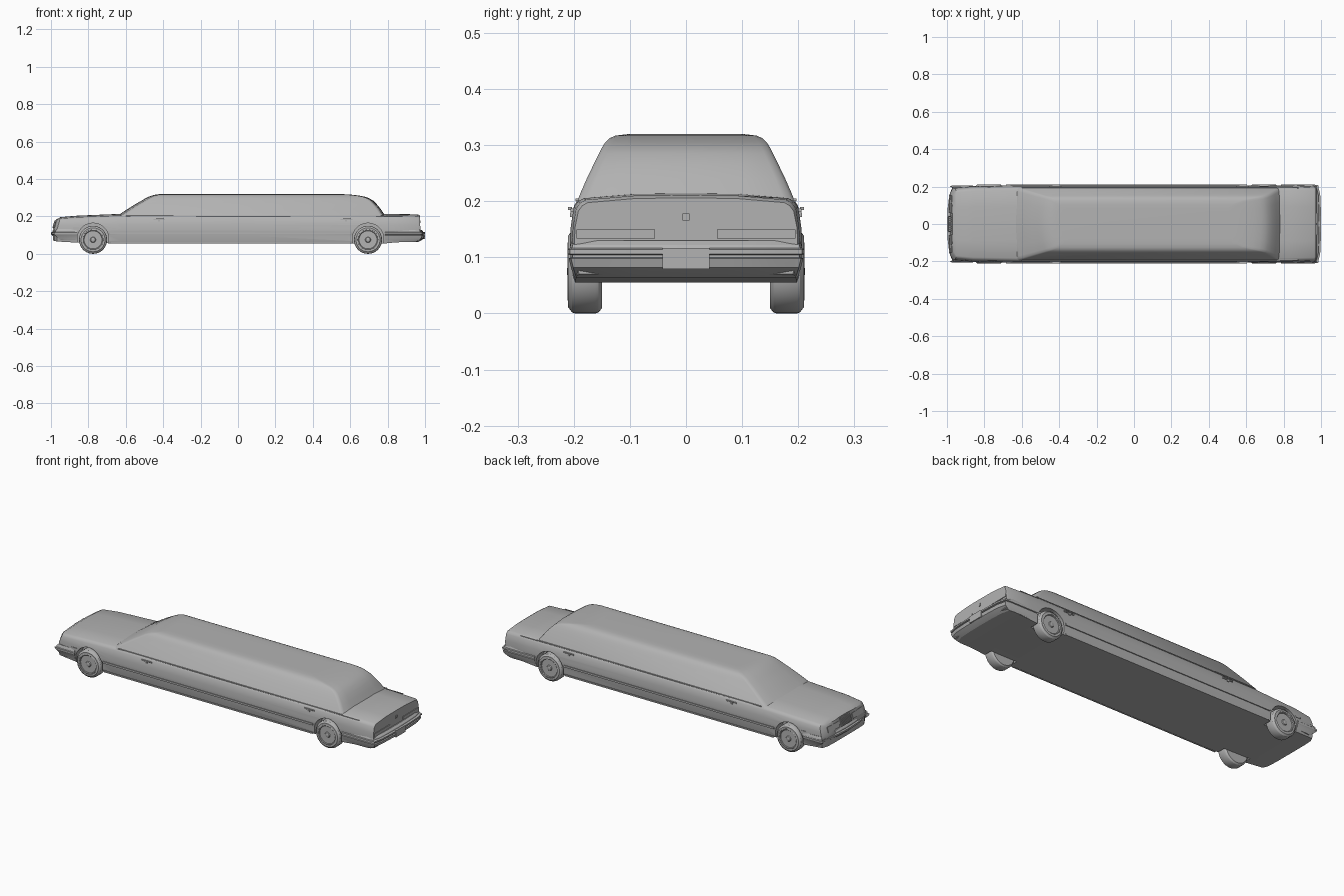
import bpy, bmesh, math
from mathutils import Matrix, Vector

if "Cube" in bpy.data.objects:
    bpy.data.objects.remove(bpy.data.objects["Cube"])

grey = bpy.data.materials.new("plain grey")
grey.diffuse_color = (0.45, 0.45, 0.45, 1)
grey.use_nodes = True
grey.node_tree.nodes["Principled BSDF"].inputs["Base Color"].default_value = grey.diffuse_color


def finish(name, bm, angle=30):
    bmesh.ops.recalc_face_normals(bm, faces=bm.faces)
    me = bpy.data.meshes.new(name)
    bm.to_mesh(me)
    bm.free()
    me.materials.append(grey)
    ob = bpy.data.objects.new(name, me)
    bpy.context.collection.objects.link(ob)
    smooth(ob, angle)
    return ob


def smooth(ob, angle=30):
    bpy.ops.object.select_all(action='DESELECT')
    ob.select_set(True)
    bpy.context.view_layer.objects.active = ob
    bpy.ops.object.shade_smooth_by_angle(angle=math.radians(angle))


def loft(name, rings, angle=30, caps=True):
    """Skin closed rings of equal length."""
    bm = bmesh.new()
    vs = [[bm.verts.new(p) for p in r] for r in rings]
    n = len(rings[0])
    for a, b in zip(vs, vs[1:]):
        for i in range(n):
            j = (i + 1) % n
            bm.faces.new((a[i], a[j], b[j], b[i]))
    if caps:
        bm.faces.new(vs[0])
        bm.faces.new(vs[-1])
    return finish(name, bm, angle)


def add_box(bm, c, s, rot=None):
    m = Matrix.Translation(c) @ (rot or Matrix()) @ Matrix.Diagonal((*s, 1))
    bmesh.ops.create_cube(bm, size=1, matrix=m)


def box(name, c, s, rot=None):
    bm = bmesh.new()
    add_box(bm, c, s, rot)
    return finish(name, bm)


# Lower body: cross-sections along the length
def section(x, w, zb, zs, zt):
    half = [(0, zb), (.5, zb), (.955, zb), (.975, zb + .012), (.985, .1), (1, .118), (1, .13),
            (.992, .155), (.965, zs - .01), (.93, zs), (.88, zs + .4 * (zt - zs)),
            (.45, zt - .001), (0, zt)]
    pts = half + [(-y, z) for y, z in half[-2:0:-1]]
    lean = .018 if x < -.94 else 0   # the nose leans forward towards the bumper
    return [(x - lean * min(1, max(0, (.19 - z) / .06)), y * w, z) for y, z in pts]


stations = [
    (-.970, .10, .072, .180, .186), (-.965, .165, .07, .179, .187),
    (-.950, .193, .066, .184, .196), (-.86, .202, .06, .191, .204),
    (-.62, .207, .055, .200, .214), (0, .207, .055, .202, .214),
    (.78, .207, .055, .200, .214), (.83, .207, .060, .200, .213),
    (.962, .203, .068, .197, .211), (.972, .199, .070, .192, .206)]
body = loft("lower_body", [section(*s) for s in stations])

# Wheel arches cut from the body
AXLES = (-.775, .695)
for ax in AXLES:
    for s in (-1, 1):
        bm = bmesh.new()
        m = Matrix.Translation((ax, s * .225, .08)) @ Matrix.Rotation(math.pi / 2, 4, 'X')
        bmesh.ops.create_cone(bm, cap_ends=True, segments=48, radius1=.084, radius2=.084,
                              depth=.15, matrix=m)
        cutter = finish("arch_cutter", bm)
        cutter.hide_render = True
        mod = body.modifiers.new("arch", 'BOOLEAN')
        mod.object, mod.operation, mod.solver = cutter, 'DIFFERENCE', 'EXACT'
        bpy.context.view_layer.objects.active = body
        bpy.ops.object.modifier_apply(modifier=mod.name)
        bpy.data.objects.remove(cutter)
smooth(body)


# Cabin: plan outlines stacked by height, with bowed ends
def cabin_ring(z, x0, x1, w):
    ends = []
    for x, sign, bow in ((x0, 1, .022), (x1, -1, .012)):
        for t in (-1, -.97, -.9, -.6, -.3, 0, .3, .6, .9, .97, 1):
            corner = .014 if abs(t) == 1 else .004 if abs(t) == .97 else 0
            ends.append((x + sign * (bow * t * t + corner), -sign * t * w, z))
    return ends


levels = [(.195, -.652, .795, .196), (.205, -.645, .787, .192), (.215, -.628, .779, .188),
          (.24, -.590, .763, .177), (.265, -.550, .742, .165), (.285, -.515, .722, .155),
          (.297, -.495, .702, .149), (.305, -.478, .680, .144), (.312, -.46, .645, .137),
          (.317, -.44, .600, .126), (.3195, -.415, .550, .105), (.32, -.39, .52, .08)]
loft("cabin", [cabin_ring(*l) for l in levels], 40)


# Bumpers: plan outlines wrapping around each end
def bumper_ring(z, sign, tip, inner, w, bow):
    pts = [(inner, w)]
    pts += [(tip - .04, w), (tip - .015, w - .004), (tip - .006 - bow, w - .014)]
    pts += [(tip - bow * t * t, w * t) for t in (.75, .4)]
    pts += [(tip, 0)] + [(x, -y) for x, y in pts[::-1]]
    return [(sign * x, y, z) for x, y in pts]


front = [(.074, .962, .196), (.082, .975, .199), (.1, .994, .203), (.104, .999, .206),
         (.114, 1.0, .207), (.117, .992, .204), (.123, .991, .203), (.132, .983, .199)]
loft("front_bumper", [bumper_ring(z, -1, t, .862, w, .022) for z, t, w in front], 25)
rear = [(.064, .965, .199), (.072, .980, .202), (.082, .994, .205), (.098, .999, .209),
        (.1, .993, .206), (.104, .993, .206), (.106, 1.0, .211), (.114, 1.0, .211),
        (.117, .990, .207), (.122, .988, .206), (.13, .978, .203)]
loft("rear_bumper", [bumper_ring(z, 1, t, .785, w, .008) for z, t, w in rear], 25)

# Side trim, rocker sills, belt line and door handles, mirrored
for s, side in ((-1, "right"), (1, "left")):
    box("side_trim_" + side, (-.04, s * .205, .11), (1.29, .010, .010))
    box("sill_" + side, (-.04, s * .200, .0575), (1.28, .008, .007))
    box("belt_line_" + side, (.09, s * .194, .2025), (1.38, .006, .004))
    for x in (-.42, .58):
        box("handle_plate_" + side, (x, s * .202, .184), (.062, .008, .007))
        box("handle_grip_" + side, (x + .003, s * .207, .187), (.044, .007, .005))
        box("handle_lock_" + side, (x - .002, s * .204, .176), (.012, .006, .008))
    box("front_marker_" + side, (-.865, s * .2025, .138), (.035, .003, .007))
    box("trunk_seam_" + side, (.83, s * .193, .2), (.1, .004, .003))

# Nose and tail details
lean = Matrix.Rotation(math.radians(17), 4, 'Y')
bm = bmesh.new()
add_box(bm, (-.980, 0, .158), (.008, .086, .046), lean)
for i in range(9):
    add_box(bm, (-.983, (i - 4) * .0095, .158), (.008, .003, .042), lean)
finish("grille", bm)
for s in (-1, 1):
    box("headlight", (-.978, s * .105, .155), (.008, .095, .030),
        Matrix.Rotation(s * -.05, 4, 'Z') @ lean)
box("licence_plate", (.997, 0, .098), (.008, .084, .037))
box("trunk_lock", (.973, 0, .172), (.006, .013, .013))
for s in (-1, 1):
    box("tail_light", (.973, s * .125, .142), (.005, .14, .016))


# Wheels: turned tyre and rim, with crossed wire spokes
def turned(name, x, s, profile):
    n = 40
    rings = [[(x + r * math.cos(2 * math.pi * i / n), s * y,
               .075 + r * math.sin(2 * math.pi * i / n)) for i in range(n)] for r, y in profile]
    return loft(name, rings)


tyre = [(.047, .150), (.066, .150), (.073, .156), (.075, .162), (.075, .198),
        (.073, .203), (.064, .210), (.055, .210), (.053, .206)]
rim = [(.056, .203), (.055, .209), (.051, .211), (.048, .208), (.046, .190), (.012, .188)]
hub = [(.017, .185), (.016, .205), (.012, .210), (.005, .212)]
for ax, end in zip(AXLES, ("front", "rear")):
    for s in (-1, 1):
        turned(end + "_tyre", ax, s, tyre)
        turned(end + "_rim", ax, s, rim)
        turned(end + "_hub", ax, s, hub)
        bm = bmesh.new()
        for i in range(28):
            a = 2 * math.pi * i / 28
            skew = .25 if i % 2 else -.25
            p = Vector((ax + .031 * math.cos(a), s * .204, .075 + .031 * math.sin(a)))
            add_box(bm, p, (.038, .003, .0026), Matrix.Rotation(-a + skew, 4, 'Y'))
        finish(end + "_spokes", bm)
